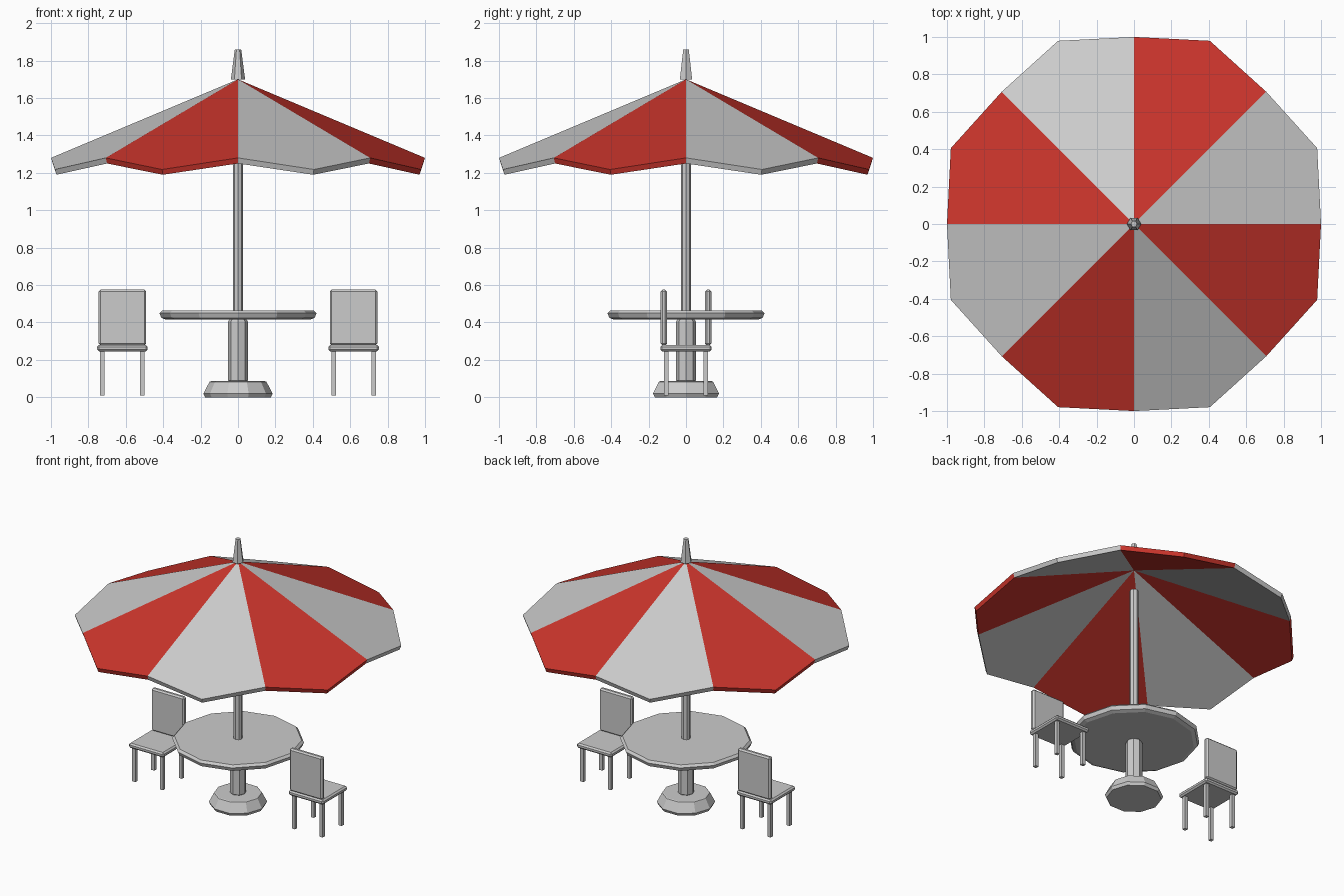
import bpy, bmesh
from math import sin, cos, pi, tau

if "Cube" in bpy.data.objects:
    bpy.data.objects.remove(bpy.data.objects["Cube"])


def finish(name, bm, mat=None):
    bmesh.ops.recalc_face_normals(bm, faces=bm.faces)
    me = bpy.data.meshes.new(name)
    bm.to_mesh(me)
    bm.free()
    ob = bpy.data.objects.new(name, me)
    bpy.context.collection.objects.link(ob)
    if mat:
        me.materials.append(mat)
    return ob


def lathe(name, profile, sides):
    """Flat-sided turned solid from (radius, z) pairs, bottom to top."""
    bm = bmesh.new()
    rings = [[bm.verts.new((r * cos(tau * i / sides), r * sin(tau * i / sides), z))
              for i in range(sides)] for r, z in profile]
    for a, b in zip(rings, rings[1:]):
        for i in range(sides):
            j = (i + 1) % sides
            bm.faces.new((a[i], a[j], b[j], b[i]))
    bm.faces.new(rings[0])
    bm.faces.new(rings[-1])
    return finish(name, bm)


def box(name, lo, hi, bevel=0.0):
    bm = bmesh.new()
    bmesh.ops.create_cube(bm, size=1)
    for v in bm.verts:
        v.co = [l + (c + 0.5) * (h - l) for c, l, h in zip(v.co, lo, hi)]
    if bevel:
        bmesh.ops.bevel(bm, geom=bm.edges[:], offset=bevel, segments=1,
                        affect='EDGES')
    return finish(name, bm)


def canopy_panels(name, first, mat=None):
    """Every second pointed panel: top skin, underside and outer rim."""
    bm = bmesh.new()
    # apex z, corner (r, z), tip (r, z) for the top skin and the underside
    skins = [(1.70, (1.0, 1.28), (1.06, 1.218)),
             (1.67, (0.99, 1.25), (1.05, 1.19))]
    for k in range(first, 8, 2):
        edges = []
        for flip, (apex, corner, tip) in enumerate(skins):
            row = [bm.verts.new((r * cos(a), r * sin(a), z)) for a, (r, z) in
                   ((k * pi / 4, corner), ((k + 0.5) * pi / 4, tip),
                    ((k + 1) * pi / 4, corner))]
            face = [bm.verts.new((0, 0, apex))] + row
            bm.faces.new(face[::-1] if flip else face)
            edges.append(row)
        top, low = edges
        for i in range(2):
            bm.faces.new((top[i], low[i], low[i + 1], top[i + 1]))
    bmesh.ops.remove_doubles(bm, verts=bm.verts, dist=1e-4)
    return finish(name, bm, mat)


# Umbrella canopy
red = bpy.data.materials.new("red_cloth")
red.diffuse_color = (0.6, 0.035, 0.025, 1)
red.use_nodes = True
red.node_tree.nodes["Principled BSDF"].inputs["Base Color"].default_value = red.diffuse_color
canopy_panels("canopy_grey_panels", 0)
canopy_panels("canopy_red_panels", 1, red)

# Finial and pole
lathe("finial", [(0.038, 1.70), (0.017, 1.86)], 6)
lathe("pole", [(0.028, 0.42), (0.028, 1.52)], 8)

# Table and foot
lathe("table_top", [(0.385, 0.415), (0.41, 0.425), (0.42, 0.45), (0.405, 0.465)], 12)
lathe("table_column", [(0.045, 0.08), (0.053, 0.09), (0.053, 0.405), (0.045, 0.416)], 8)
lathe("table_base", [(0.175, 0.0), (0.185, 0.02), (0.152, 0.083), (0.145, 0.086)], 10)

# Chairs: the left one is the right one turned half way round
for side, s in (("right", 1), ("left", -1)):
    x = 0.618
    parts = [
        box(side + "_seat", (x - 0.135, -0.137, 0.246), (x + 0.135, 0.137, 0.28), 0.01),
        box(side + "_chair_back", (x - 0.127, -0.136, 0.278), (x + 0.127, -0.101, 0.575), 0.01),
    ]
    for lx in (-0.107, 0.107):
        for ly in (-0.105, 0.105):
            parts.append(box(side + "_chair_leg",
                             (x + lx - 0.012, ly - 0.012, 0.01),
                             (x + lx + 0.012, ly + 0.012, 0.25)))
    if s < 0:
        for p in parts:
            p.rotation_euler.z = pi
